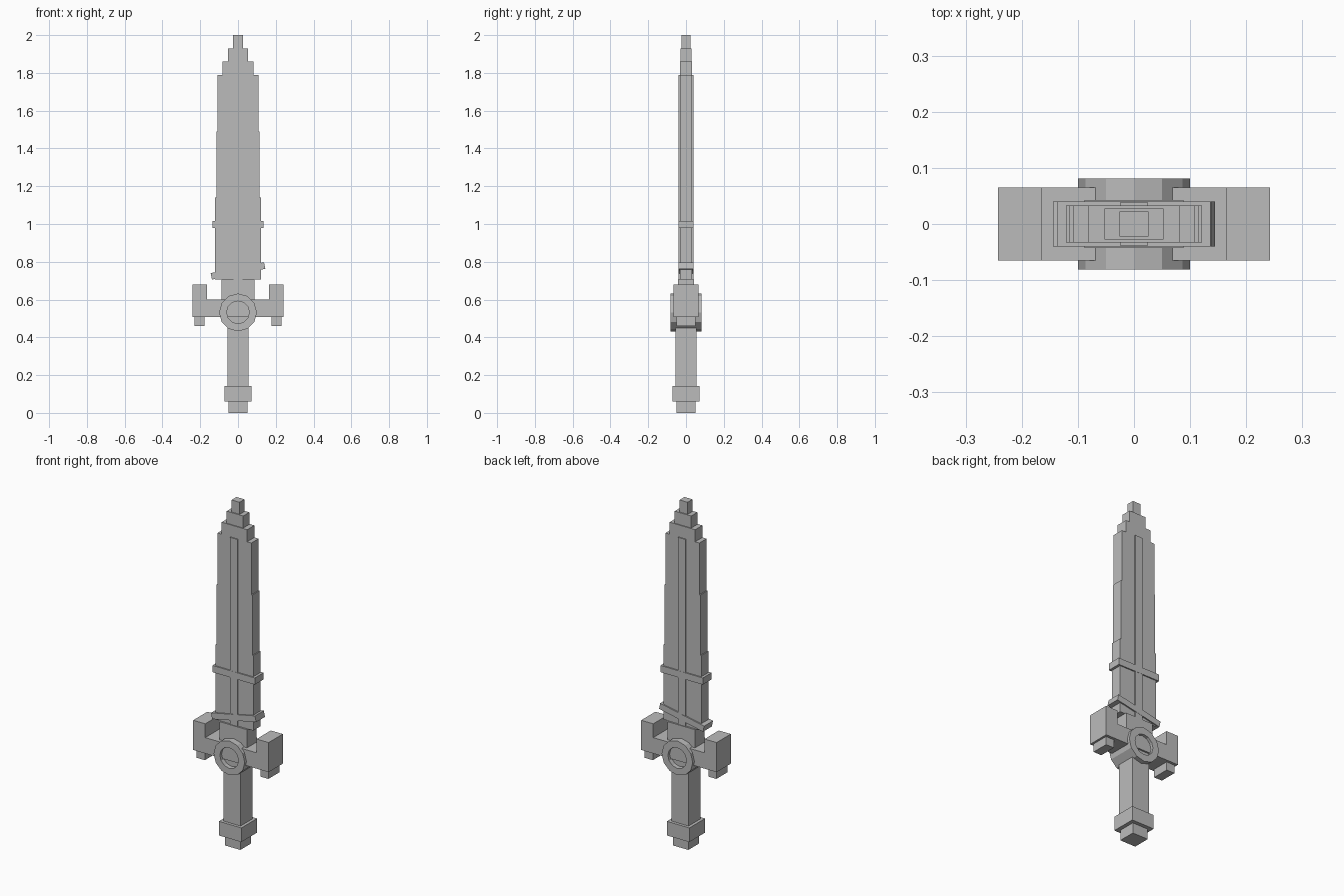
import bpy, bmesh, math
from mathutils import Matrix

if "Cube" in bpy.data.objects:
    bpy.data.objects.remove(bpy.data.objects["Cube"])

steel = bpy.data.materials.new("plain grey")
steel.diffuse_color = (0.5, 0.5, 0.5, 1)
steel.use_nodes = True
steel.node_tree.nodes["Principled BSDF"].inputs["Base Color"].default_value = steel.diffuse_color


def finish(name, bm):
    bmesh.ops.recalc_face_normals(bm, faces=bm.faces)
    mesh = bpy.data.meshes.new(name)
    bm.to_mesh(mesh)
    bm.free()
    mesh.materials.append(steel)
    obj = bpy.data.objects.new(name, mesh)
    bpy.context.collection.objects.link(obj)
    return obj


def box(name, hx, hy, z0, z1, x=0.0, tilt=0.0):
    """Box with half sizes hx, hy between z0 and z1, tilted about the y axis."""
    bm = bmesh.new()
    m = (Matrix.Translation((x, 0, (z0 + z1) / 2))
         @ Matrix.Rotation(-tilt, 4, 'Y')
         @ Matrix.Diagonal((2 * hx, 2 * hy, z1 - z0, 1)))
    bmesh.ops.create_cube(bm, size=1, matrix=m)
    return finish(name, bm)


def ring(name, r_out, r_in, hy, z, sides):
    """Flat-faced ring whose axis is y."""
    bm = bmesh.new()
    section = [(r_out, -hy), (r_out, hy), (r_in, hy), (r_in, -hy)]
    loops = []
    for i in range(sides):
        a = 2 * math.pi * i / sides
        loops.append([bm.verts.new((r * math.cos(a), y, z + r * math.sin(a)))
                      for r, y in section])
    for i in range(sides):
        a, b = loops[i], loops[(i + 1) % sides]
        for k in range(4):
            n = (k + 1) % 4
            bm.faces.new((a[k], a[n], b[n], b[k]))
    return finish(name, bm)


# Handle
box("pommel_tip", 0.05, 0.05, 0.0, 0.06)
box("pommel", 0.072, 0.072, 0.06, 0.142)
box("grip", 0.055, 0.055, 0.142, 0.52)

# Guard with raised ends and small feet
box("guard_bar", 0.17, 0.065, 0.508, 0.60)
for side, label in ((-1, "left"), (1, "right")):
    box("guard_end_" + label, 0.0385, 0.065, 0.508, 0.68, x=side * 0.2035)
    box("guard_foot_" + label, 0.026, 0.05, 0.46, 0.508, x=side * 0.204)
ring("guard_ring", 0.10, 0.06, 0.081, 0.532, 12)

# Blade: stacked steps narrowing to the tip (half width, half depth, z0, z1)
box("blade_collar", 0.088, 0.043, 0.60, 0.705)
steps = [(0.121, 0.033, 0.705, 1.14), (0.115, 0.033, 1.14, 1.49),
         (0.109, 0.033, 1.49, 1.79), (0.082, 0.033, 1.79, 1.86),
         (0.053, 0.028, 1.86, 1.93), (0.026, 0.0225, 1.93, 2.0)]
for i, (hx, hy, z0, z1) in enumerate(steps):
    box("blade_step_%d" % (i + 1), hx, hy, z0, z1)
box("blade_rib", 0.024, 0.039, 0.70, 1.79)

# Bands wrapped round the blade
box("straight_band", 0.136, 0.04, 0.978, 1.017)
box("tilted_band", 0.144, 0.0405, 0.734, 0.769, tilt=math.radians(11.5))
